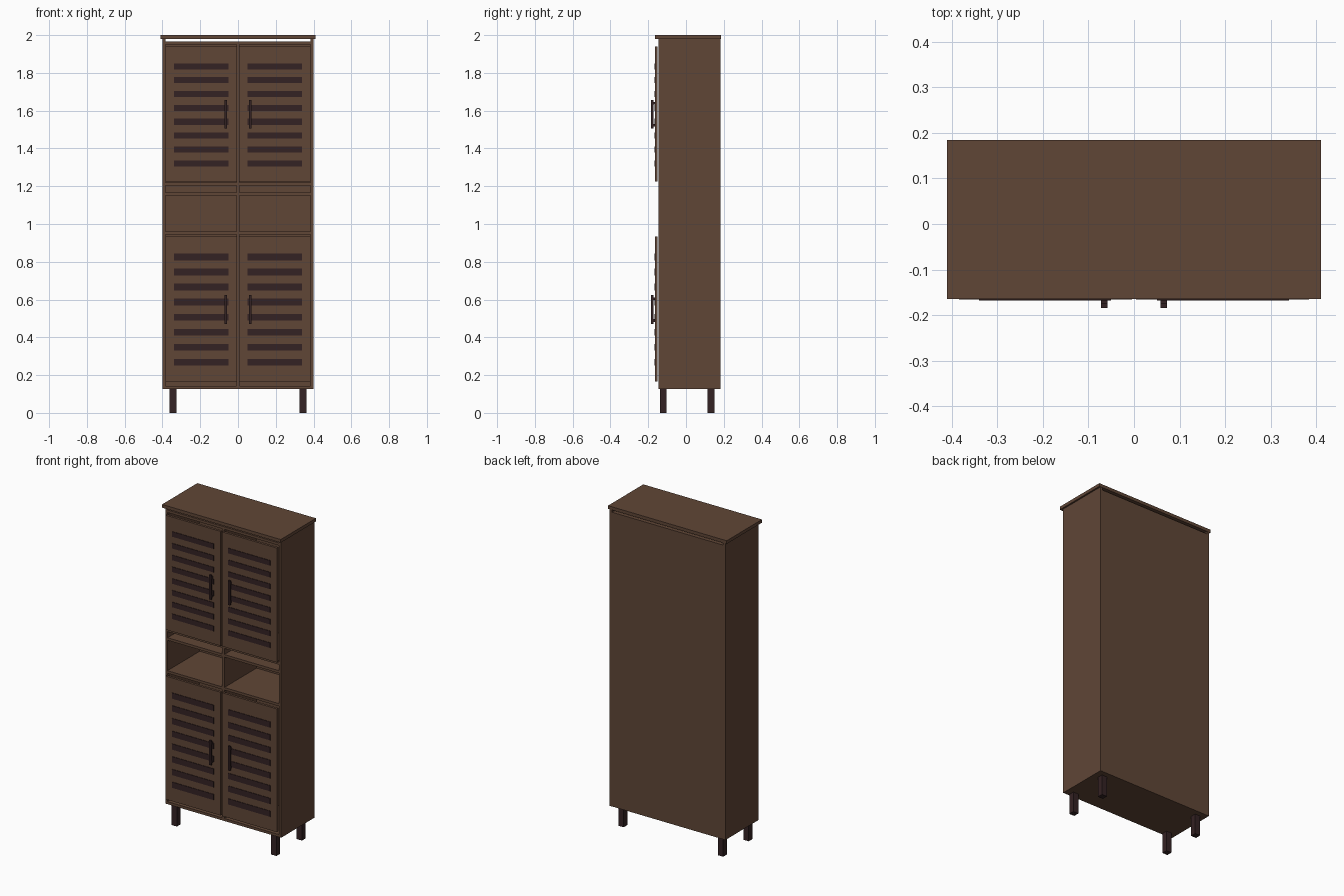
import bpy

cube = bpy.data.objects.get("Cube")
if cube:
    bpy.data.objects.remove(cube, do_unlink=True)


def make_material(name, rgb):
    mat = bpy.data.materials.new(name)
    mat.use_nodes = True
    color = (*rgb, 1.0)
    mat.diffuse_color = color
    mat.node_tree.nodes["Principled BSDF"].inputs["Base Color"].default_value = color
    return mat


wood = make_material("brown wood", (0.117, 0.061, 0.037))
dark = make_material("dark trim", (0.034, 0.016, 0.017))


def box(name, x, y, z, mat):
    """Box from its (min, max) range on each axis."""
    bpy.ops.mesh.primitive_cube_add(size=1)
    obj = bpy.context.object
    obj.name = name
    ranges = (x, y, z)
    obj.location = [(a + b) / 2 for a, b in ranges]
    obj.scale = [b - a for a, b in ranges]
    bpy.ops.object.transform_apply(location=True, rotation=False, scale=True)
    obj.data.materials.append(mat)
    return obj


def mirrored(side, a, b):
    return tuple(sorted((side * a, side * b)))


FRONT, BACK = -0.146, 0.183
INNER = 0.385
BOTTOM, UNDER_TOP = 0.127, 1.98

# Carcass
box("top_board", (-0.41, 0.41), (-0.164, 0.184), (UNDER_TOP, 2.0), wood)
box("back_panel", (-INNER, INNER), (0.172, 0.182), (BOTTOM, 1.965), wood)
box("centre_divider", (-0.008, 0.008), (FRONT, 0.172), (0.143, 1.965), wood)

# Fixed shelves, from the floor of the cabinet upward
shelves = {
    "bottom_board": BOTTOM,
    "niche_floor": 0.945,
    "niche_ceiling": 1.151,
    "upper_floor": 1.205,
    "upper_ceiling": 1.949,
}
for name, z in shelves.items():
    box(name, (-INNER, INNER), (FRONT, 0.172), (z, z + 0.016), wood)


def door(label, side, z0, z1, first_slat, last_slat, slat_height, handle_z):
    """Door leaf with eight dark slats and a bar handle near the middle."""
    box(label + "_door", mirrored(side, 0.004, 0.384), (-0.165, -0.15), (z0, z1), wood)
    for i in range(8):
        z = first_slat + (last_slat - first_slat) * i / 7
        box(label + "_slat", mirrored(side, 0.05, 0.34), (-0.168, -0.164),
            (z - slat_height / 2, z + slat_height / 2), dark)
    grip = mirrored(side, 0.058, 0.072)
    box(label + "_handle", grip, (-0.184, -0.173),
        (handle_z - 0.076, handle_z + 0.076), dark)
    for end in (-1, 1):
        z = handle_z + end * 0.058
        box(label + "_handle_post", grip, (-0.174, -0.164), (z - 0.007, z + 0.007), dark)


for side, word in ((1, "left"), (-1, "right")):
    box(word + "_side_panel", mirrored(side, INNER, 0.4), (FRONT, BACK),
        (BOTTOM, UNDER_TOP), wood)
    door("upper_" + word, side, 1.225, 1.94, 1.321, 1.835, 0.032, 1.581)
    door("lower_" + word, side, 0.165, 0.935, 0.268, 0.825, 0.036, 0.547)
    # Square legs
    for place, y in (("front", -0.12), ("back", 0.132)):
        box(place + "_" + word + "_leg", mirrored(side, 0.326, 0.362),
            (y - 0.018, y + 0.018), (0.0, BOTTOM), dark)
